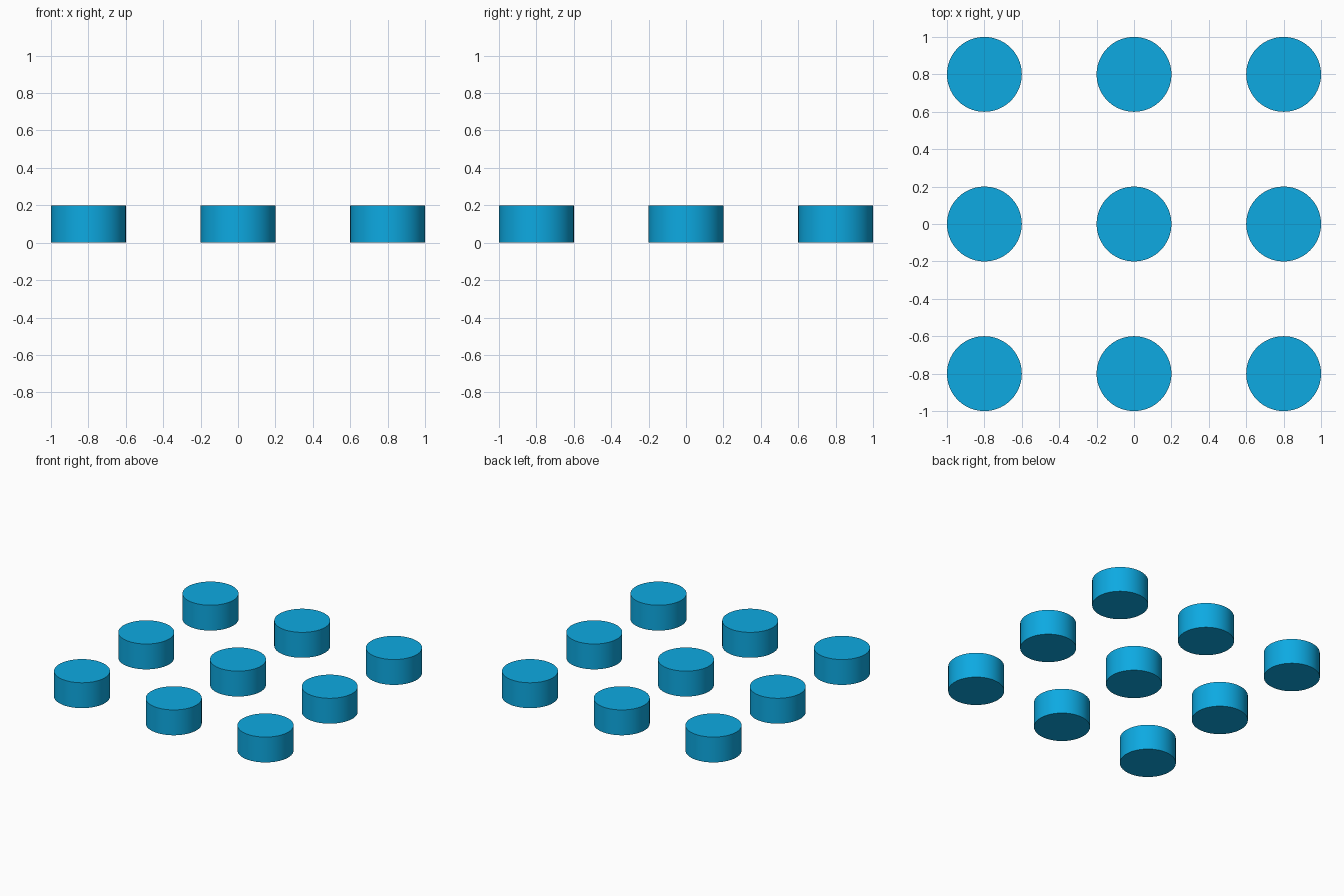
import bpy
import math

if "Cube" in bpy.data.objects:
    bpy.data.objects.remove(bpy.data.objects["Cube"])

RADIUS, HEIGHT, SPACING = 0.2, 0.2, 0.8

# Shared blue material
blue = bpy.data.materials.new("blue")
blue.diffuse_color = (0.004, 0.40, 0.76, 1.0)
blue.use_nodes = True
blue.node_tree.nodes["Principled BSDF"].inputs["Base Color"].default_value = blue.diffuse_color


def add_disc(name, x, y):
    bpy.ops.mesh.primitive_cylinder_add(
        vertices=96, radius=RADIUS, depth=HEIGHT, location=(x, y, HEIGHT / 2))
    disc = bpy.context.object
    disc.name = name
    disc.data.materials.append(blue)
    bpy.ops.object.shade_smooth_by_angle(angle=math.radians(30))


# Three by three grid of short round pegs
for row, y in zip(("front", "middle", "back"), (-SPACING, 0, SPACING)):
    for col, x in zip(("left", "centre", "right"), (-SPACING, 0, SPACING)):
        add_disc(f"{row}_{col}_peg", x, y)
